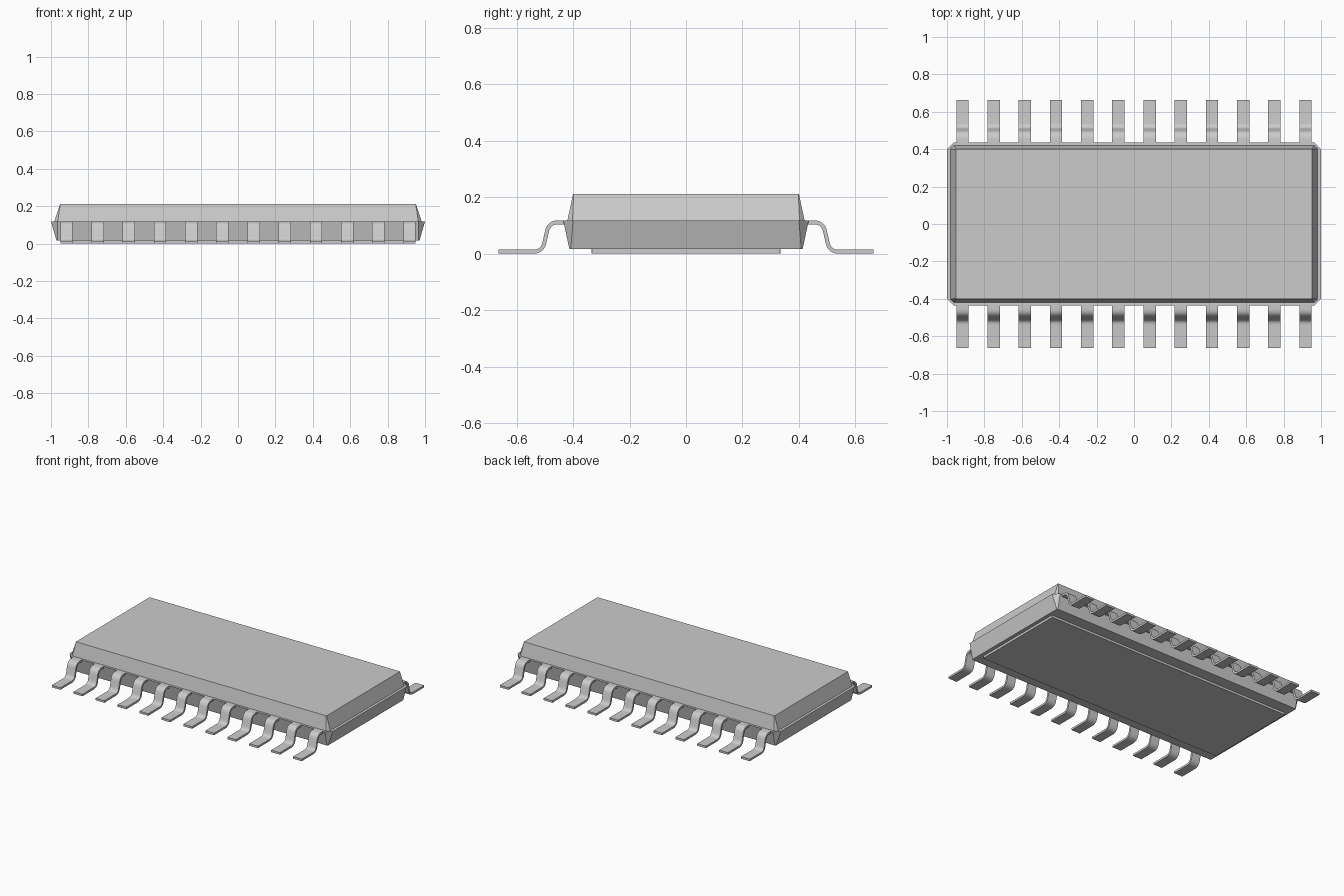
import bpy
import bmesh
from mathutils import Vector

cube = bpy.data.objects.get("Cube")
if cube:
    bpy.data.objects.remove(cube, do_unlink=True)

# One plain grey for every part
grey = bpy.data.materials.new("light grey")
grey.use_nodes = True
colour = (0.6, 0.6, 0.6, 1)
grey.diffuse_color = colour
grey.node_tree.nodes["Principled BSDF"].inputs["Base Color"].default_value = colour


def finish(name, bm):
    bmesh.ops.recalc_face_normals(bm, faces=bm.faces)
    mesh = bpy.data.meshes.new(name)
    bm.to_mesh(mesh)
    bm.free()
    mesh.materials.append(grey)
    obj = bpy.data.objects.new(name, mesh)
    bpy.context.collection.objects.link(obj)
    return obj


def chamfered_ring(bm, x, y, z, c):
    """Rectangle with cut corners, half sizes x and y."""
    points = []
    for sx, sy in ((1, 1), (-1, 1), (-1, -1), (1, -1)):
        pair = [(sx * x, sy * (y - c), z), (sx * (x - c), sy * y, z)]
        points += pair if sx * sy > 0 else pair[::-1]
    return [bm.verts.new(p) for p in points]


def block(name, low, high):
    bm = bmesh.new()
    a, b = chamfered_ring(bm, *low), chamfered_ring(bm, *high)
    n = len(a)
    for i in range(n):
        j = (i + 1) % n
        bm.faces.new((a[i], a[j], b[j], b[i]))
    bm.faces.new(a)
    bm.faces.new(b)
    return finish(name, bm)


# Moulded package halves and the pad underneath: x, y, z, corner cut
block("lower_body", (0.97, 0.413, 0.016, 0.005), (1.0, 0.435, 0.118, 0.035))
block("upper_body", (0.982, 0.42, 0.118, 0.018), (0.952, 0.4, 0.211, 0.002))
block("bottom_pad", (0.945, 0.334, 0.0, 0.001), (0.945, 0.334, 0.02, 0.001))


def rounded_path(points, radius, steps=6):
    """Round the inner corners of a path with quadratic curves."""
    path = [points[0]]
    for before, corner, after in zip(points, points[1:], points[2:]):
        p = corner + (before - corner).normalized() * radius
        q = corner + (after - corner).normalized() * radius
        for k in range(steps + 1):
            t = k / steps
            path.append(p * (1 - t) ** 2 + corner * 2 * t * (1 - t) + q * t * t)
    path.append(points[-1])
    return path


# Bent lead centre line in y and z
thick = 0.014
width = 0.066
bends = [Vector(p) for p in ((0.41, 0.111), (0.485, 0.111), (0.509, 0.007), (0.664, 0.007))]
centre = rounded_path(bends, 0.032)


def lead(name, x, side):
    bm = bmesh.new()
    rings = []
    for i, p in enumerate(centre):
        d = (centre[min(i + 1, len(centre) - 1)] - centre[max(i - 1, 0)]).normalized()
        normal = Vector((-d.y, d.x)) * thick / 2
        outer, inner = p + normal, p - normal
        rings.append([bm.verts.new((x + s * width / 2, side * q.x, q.y))
                      for s, q in ((-1, outer), (1, outer), (1, inner), (-1, inner))])
    for a, b in zip(rings, rings[1:]):
        for i in range(4):
            j = (i + 1) % 4
            bm.faces.new((a[i], a[j], b[j], b[i]))
    bm.faces.new(rings[0])
    bm.faces.new(rings[-1])
    return finish(name, bm)


# Two rows of leads
count = 12
pitch = 1 / 6
leads = []
for label, side in (("front", -1), ("back", 1)):
    for i in range(count):
        x = (i - (count - 1) / 2) * pitch
        leads.append(lead(f"{label}_lead_{i + 1}", x, side))

bpy.ops.object.select_all(action="DESELECT")
for obj in leads:
    obj.select_set(True)
bpy.context.view_layer.objects.active = leads[0]
bpy.ops.object.shade_smooth_by_angle(angle=0.6)
